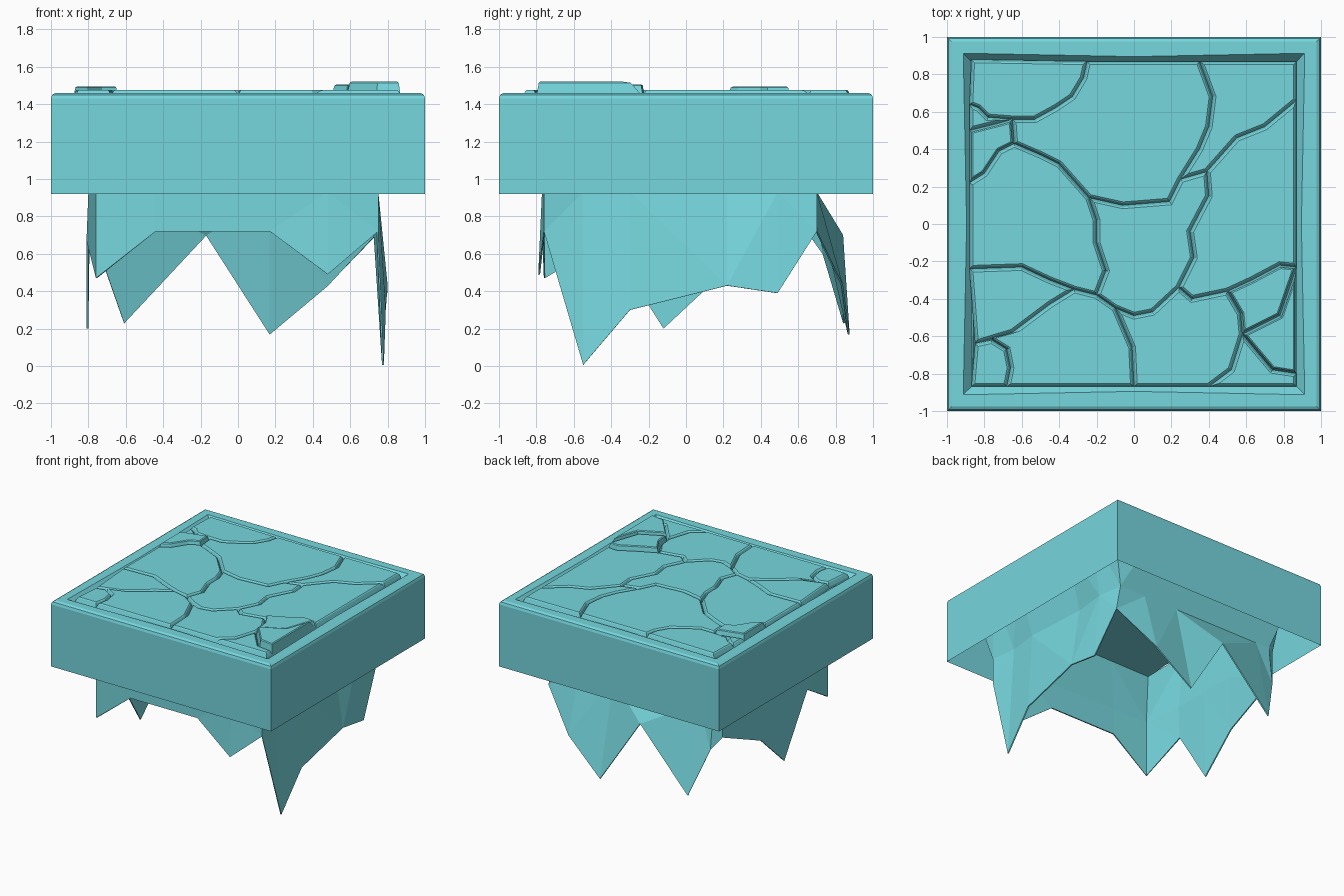
import bpy
import bmesh

cube = bpy.data.objects.get("Cube")
if cube:
    bpy.data.objects.remove(cube)

# One flat colour for the whole block
teal = bpy.data.materials.new("teal_stone")
teal.use_nodes = True
colour = (0.18, 0.68, 0.73, 1)
teal.diffuse_color = colour
teal.node_tree.nodes["Principled BSDF"].inputs["Base Color"].default_value = colour


def make_object(name, bm):
    mesh = bpy.data.meshes.new(name)
    bm.to_mesh(mesh)
    bm.free()
    mesh.materials.append(teal)
    obj = bpy.data.objects.new(name, mesh)
    bpy.context.scene.collection.objects.link(obj)
    return obj


def bridge_rings(bm, rings):
    """Skin a stack of closed rings that share one point count."""
    layers = [[bm.verts.new(point) for point in ring] for ring in rings]
    count = len(layers[0])
    for lower, upper in zip(layers, layers[1:]):
        for i in range(count):
            j = (i + 1) % count
            bm.faces.new((lower[i], lower[j], upper[j], upper[i]))
    return layers


# Outer block: open shell with a rounded rim and a sloping inner lip
def square(half, z, corner=1):
    c = half * corner
    return [(-c, -c, z), (0, -half, z), (c, -c, z), (half, 0, z),
            (c, c, z), (0, half, z), (-c, c, z), (-half, 0, z)]


bm = bmesh.new()
bridge_rings(bm, [square(1, 0.92), square(1, 1.43), square(0.993, 1.45),
                  square(0.975, 1.46), square(0.895, 1.46, 1.02), square(0.87, 1.42)])
make_object("block_shell", bm)

# Cracks between the paving stones, as shared outlines
upper_cracks = {
    "a": [(-.25, .87), (-.27, .78), (-.33, .68), (-.42, .62), (-.53, .56), (-.65, .56)],
    "a2": [(-.65, .56), (-.78, .57), (-.83, .62), (-.88, .64)],
    "b": [(-.65, .56), (-.72, .54), (-.88, .5)],
    "c": [(-.65, .56), (-.64, .43)],
    "d": [(-.64, .43), (-.72, .39), (-.8, .27), (-.88, .22)],
    "e": [(-.64, .43), (-.5, .37), (-.4, .32), (-.24, .14)],
    "f": [(-.24, .14), (-.06, .1), (.19, .12), (.25, .24)],
    "g": [(.25, .24), (.35, .4), (.4, .52), (.42, .68), (.35, .87)],
    "h": [(.25, .24), (.39, .28)],
    "i": [(.39, .28), (.55, .46), (.7, .52), (.87, .66)],
    "j": [(-.24, .14), (-.2, .02), (-.2, -.1), (-.15, -.25), (-.2, -.38)],
    "p": [(.39, .28), (.4, .15), (.3, -.04), (.32, -.18), (.24, -.34)],
}
lower_cracks = {
    "k": [(-.2, -.38), (-.32, -.35)],
    "l": [(-.32, -.35), (-.45, -.3), (-.6, -.23), (-.88, -.24)],
    "m": [(-.32, -.35), (-.45, -.43), (-.65, -.58), (-.85, -.64)],
    "n": [(-.2, -.38), (-.1, -.45)],
    "o": [(-.1, -.45), (0, -.49), (.1, -.47), (.24, -.34)],
    "q": [(.24, -.34), (.31, -.4), (.5, -.36)],
    "r": [(.5, -.36), (.63, -.3), (.78, -.22), (.87, -.23)],
    "s": [(-.1, -.45), (-.07, -.52), (-.01, -.66), (0, -.87)],
    "t": [(.5, -.36), (.57, -.48), (.58, -.59)],
    "u": [(.58, -.59), (.52, -.78), (.4, -.87)],
    "v": [(.58, -.59), (.78, -.49), (.87, -.23)],
    "w": [(.58, -.59), (.74, -.78), (.87, -.8)],
    "x": [(-.85, -.64), (-.76, -.62), (-.68, -.67), (-.66, -.77), (-.68, -.87)],
}
corners = {"top_left": [(-.87, .88)], "top_right": [(.87, .87)],
           "low_left": [(-.87, -.87)], "low_right": [(.87, -.87)]}
cracks = {**upper_cracks, **lower_cracks, **corners}


def paving_stone(name, route, top=1.475):
    """Chain cracks into an outline (minus = reversed), then raise a bevelled slab."""
    outline = []
    for key in route.split():
        path = cracks[key.lstrip("-")]
        for point in (reversed(path) if key.startswith("-") else path):
            if point not in outline:
                outline.append(point)
    bm = bmesh.new()
    face = bm.faces.new([bm.verts.new((x, y, 1.42)) for x, y in outline])
    if face.normal.z < 0 or face.calc_area() == 0:
        face.normal_flip()
    face.normal_update()
    if face.normal.z < 0:
        face.normal_flip()
    bottom = bm.faces.new([bm.verts.new(v.co) for v in reversed(face.verts[:])])
    sides = list(zip(face.verts[:], reversed(bottom.verts[:])))
    for v in face.verts:
        v.co.z = 1.44
    for (a, b), (c, d) in zip(sides, sides[1:] + sides[:1]):
        bm.faces.new((b, d, c, a))
    # Steep chamfer up from the crack, then a soft top edge
    for inset, height in ((0.011, top - 0.006), (0.007, top)):
        bm.normal_update()
        bmesh.ops.inset_region(bm, faces=[face], thickness=inset, use_even_offset=True)
        for v in face.verts:
            v.co.z = height
    bmesh.ops.recalc_face_normals(bm, faces=bm.faces[:])
    make_object(name, bm)


paving_stone("back_left_stone", "a a2 top_left")
paving_stone("back_middle_stone", "c e f g a")
paving_stone("back_right_stone", "-g h i top_right")
paving_stone("left_sliver_stone", "a2 -b", 1.465)
paving_stone("left_raised_stone", "b -d -c", 1.495)
paving_stone("left_stone", "d -l -k -j -e")
paving_stone("centre_stone", "f h p -o -n -j")
paving_stone("right_stone", "i -r -q -p")
paving_stone("left_wedge_stone", "l -m")
paving_stone("front_left_stone", "m x -s -n k")
paving_stone("front_left_corner_stone", "x low_left")
paving_stone("front_middle_stone", "o q t u -s")
paving_stone("right_raised_stone", "r -v -t", 1.505)
paving_stone("right_tall_stone", "v -w", 1.52)
paving_stone("front_right_corner_stone", "w low_right -u")

# Jagged rock skirt hanging from inside the shell: its lower edge, going round
jagged_edge = [
    (-.76, -.76, .47), (-.44, -.77, .72), (.17, -.77, .72), (.48, -.79, .49), (.75, -.76, .72),
    (.78, -.55, .006), (.79, -.3, .3), (.8, .22, .43), (.8, .49, .39), (.76, .7, .72),
    (.48, .84, .43), (.17, .875, .17), (-.17, .84, .7), (-.61, .85, .23), (-.74, .74, .6),
    (-.8, .67, .69), (-.81, .18, .48), (-.81, -.12, .2), (-.81, -.42, .67),
]


def clamp(value, low, high):
    return max(low, min(high, value))


waist, ceiling = [], []
for i, (x, y, z) in enumerate(jagged_edge):
    fold = 0.03 * (i % 2)
    waist.append((clamp(x, -.8, .75 - fold), clamp(y, -.8 + fold, .7), 0.93))
    grow = 0.87 / max(abs(x), abs(y))
    ceiling.append((x * grow, y * grow, 1.42))

bm = bmesh.new()
bridge_rings(bm, [jagged_edge, waist, ceiling])
bmesh.ops.triangulate(bm, faces=bm.faces[:])
skirt = make_object("rock_skirt", bm)
shell = skirt.modifiers.new("thin_shell", "SOLIDIFY")
shell.thickness = 0.01
shell.offset = -1
